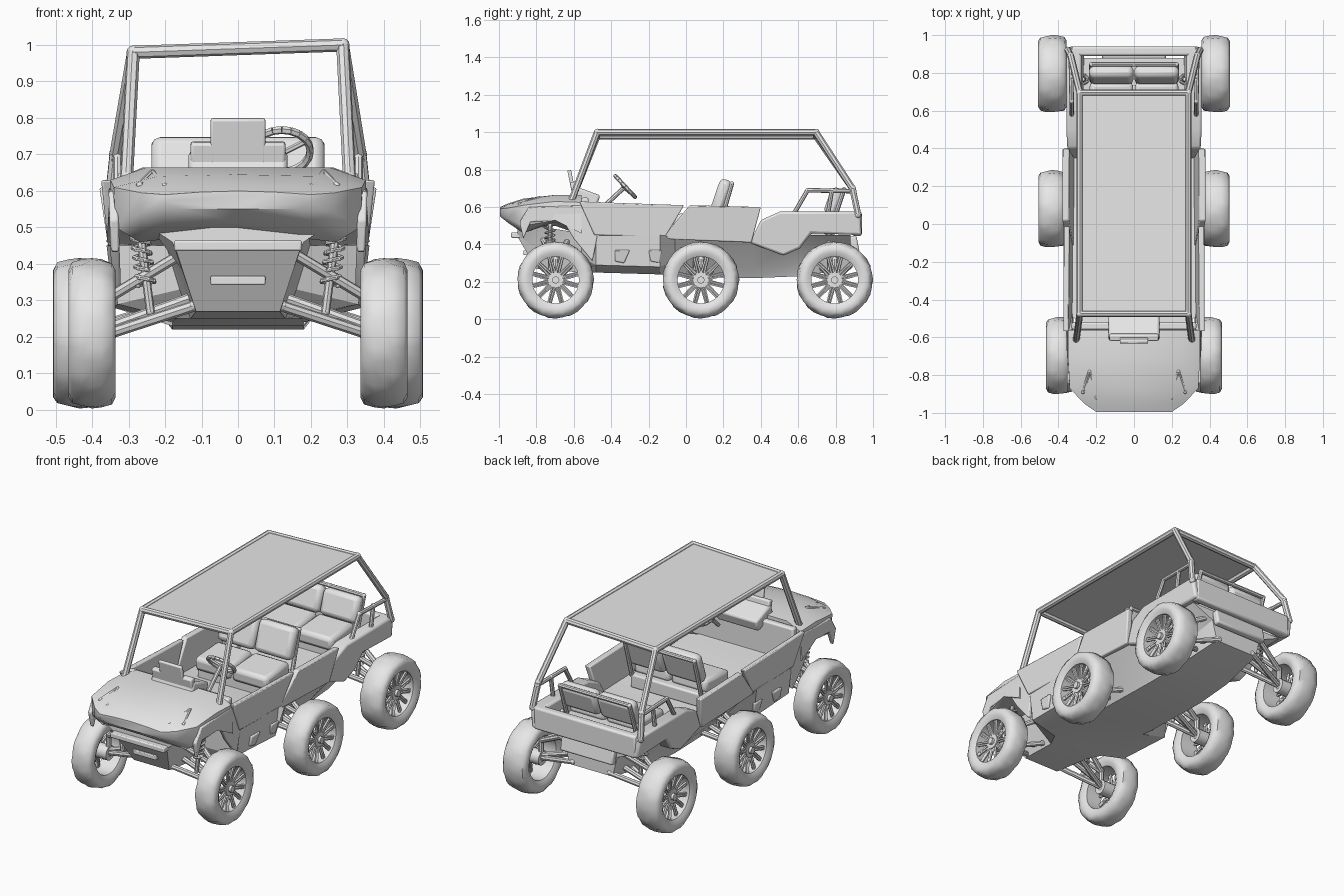
import bpy, bmesh, math
from mathutils import Vector, Matrix

if "Cube" in bpy.data.objects:
    bpy.data.objects.remove(bpy.data.objects["Cube"])

grey = bpy.data.materials.new("plain_grey")
grey.use_nodes = True
grey.diffuse_color = (0.8, 0.8, 0.8, 1)
grey.node_tree.nodes["Principled BSDF"].inputs["Base Color"].default_value = (0.8, 0.8, 0.8, 1)


def finish(name, bm, angle=40, bevel=0):
    bmesh.ops.recalc_face_normals(bm, faces=bm.faces)
    me = bpy.data.meshes.new(name)
    bm.to_mesh(me)
    bm.free()
    me.materials.append(grey)
    ob = bpy.data.objects.new(name, me)
    bpy.context.collection.objects.link(ob)
    if bevel:
        mod = ob.modifiers.new("soft_edges", "BEVEL")
        mod.width, mod.segments = bevel, 2
    bpy.ops.object.select_all(action="DESELECT")
    bpy.context.view_layer.objects.active = ob
    ob.select_set(True)
    bpy.ops.object.shade_smooth_by_angle(angle=math.radians(angle))
    return ob


def loft(name, sections, angle=40):
    """Mirrored half sections (y, [(x, z)...]) from bottom centre to top centre."""
    bm = bmesh.new()
    rings = []
    for y, half in sections:
        pts = half + [(-x, z) for x, z in half[-2:0:-1]]
        rings.append([bm.verts.new((x, y, z)) for x, z in pts])
    n = len(rings[0])
    for a, b in zip(rings, rings[1:]):
        for i in range(n):
            bm.faces.new((a[i], a[(i + 1) % n], b[(i + 1) % n], b[i]))
    bm.faces.new(rings[0])
    bm.faces.new(rings[-1])
    return finish(name, bm, angle)


def panels(name, outline, x_low, x_high, thick, bevel=0.006):
    """Side panel from a (y, z) outline, leaning from x_low to x_high, on both sides."""
    bm = bmesh.new()
    zs = [z for _, z in outline]
    lo, hi = min(zs), max(zs)
    for s in (1, -1):
        rings = []
        for inset in (0, thick):
            rings.append([bm.verts.new((s * (x_low + (x_high - x_low) * (z - lo) / (hi - lo) - inset), y, z))
                          for y, z in outline])
        n = len(outline)
        for r in rings:
            bm.faces.new(r)
        for i in range(n):
            bm.faces.new((rings[0][i], rings[0][(i + 1) % n], rings[1][(i + 1) % n], rings[1][i]))
    return finish(name, bm, 30, bevel)


def add_rod(bm, a, b, r, sides=8):
    a, b = Vector(a), Vector(b)
    turn = (b - a).to_track_quat("Z", "Y").to_matrix().to_4x4()
    bmesh.ops.create_cone(bm, cap_ends=True, segments=sides, radius1=r, radius2=r, depth=(b - a).length,
                          matrix=Matrix.Translation((a + b) / 2) @ turn)


def rods(name, paths, r, mirror=True, sides=8):
    bm = bmesh.new()
    for path in paths:
        for s in (1, -1) if mirror else (1,):
            pts = [(s * x, y, z) for x, y, z in path]
            for a, b in zip(pts, pts[1:]):
                add_rod(bm, a, b, r, sides)
            for p in pts:
                bmesh.ops.create_uvsphere(bm, u_segments=8, v_segments=6, radius=r * 1.05,
                                          matrix=Matrix.Translation(p))
    return finish(name, bm)


def box(name, centre, size, tilt=0, bevel=0.02):
    bm = bmesh.new()
    bmesh.ops.create_cube(bm, size=1, matrix=Matrix.Translation(centre)
                          @ Matrix.Rotation(tilt, 4, "X") @ Matrix.Diagonal((*size, 1)))
    return finish(name, bm, 40, bevel)


# Hull and floor
def hull_section(y, zb, xb, xm, zm, xt, zt):
    return y, [(0, zb), (xb, zb), (xm, zm), (xt, zt), (0, zt)]


loft("hull", [hull_section(*s) for s in (
    (-0.90, 0.44, 0.17, 0.18, 0.46, 0.24, 0.50),
    (-0.80, 0.27, 0.115, 0.15, 0.38, 0.18, 0.50),
    (-0.56, 0.25, 0.13, 0.16, 0.33, 0.20, 0.46),
    (-0.48, 0.25, 0.17, 0.33, 0.29, 0.35, 0.46),
    (-0.14, 0.24, 0.18, 0.34, 0.28, 0.36, 0.45),
    (-0.06, 0.23, 0.18, 0.23, 0.31, 0.35, 0.44),
    (0.36, 0.22, 0.18, 0.22, 0.27, 0.34, 0.43),
    (0.60, 0.23, 0.17, 0.20, 0.31, 0.32, 0.45),
    (0.88, 0.27, 0.14, 0.17, 0.39, 0.31, 0.45))], 30)

# Hood with pointed nose
loft("hood", [
    (-0.995, [(0, 0.55), (0.16, 0.55), (0.20, 0.57), (0.20, 0.59), (0.10, 0.597), (0, 0.60)]),
    (-0.95, [(0, 0.515), (0.20, 0.515), (0.265, 0.54), (0.265, 0.595), (0.16, 0.615), (0, 0.62)]),
    (-0.87, [(0, 0.49), (0.27, 0.46), (0.335, 0.50), (0.34, 0.61), (0.22, 0.64), (0, 0.645)]),
    (-0.70, [(0, 0.50), (0.27, 0.52), (0.355, 0.53), (0.35, 0.63), (0.25, 0.665), (0, 0.665)]),
    (-0.56, [(0, 0.45), (0.28, 0.45), (0.36, 0.46), (0.35, 0.625), (0.26, 0.665), (0, 0.665)])], 45)
panels("front_fender", [(-0.89, 0.52), (-0.87, 0.43), (-0.83, 0.52), (-0.66, 0.53), (-0.60, 0.43),
                        (-0.50, 0.31), (-0.47, 0.46), (-0.56, 0.61), (-0.84, 0.60)], 0.345, 0.355, 0.025)
box("front_bumper", (0, -0.91, 0.45), (0.35, 0.05, 0.03), 0, 0.006)
box("front_skid_bar", (0, -0.855, 0.355), (0.15, 0.03, 0.025), 0, 0.004)
rods("headlight_ridge", [[(0.20, -0.92, 0.613), (0.235, -0.78, 0.65)], [(0.27, -0.89, 0.615), (0.235, -0.78, 0.65)]],
     0.009)

# Firewall, dashboard and raised cowl
box("firewall", (0, -0.54, 0.55), (0.66, 0.04, 0.20), 0, 0.01)
box("dashboard", (0, -0.54, 0.655), (0.27, 0.15, 0.07), -0.35, 0.012)
box("cowl_screen", (0, -0.61, 0.725), (0.15, 0.02, 0.15), 0.2, 0.006)
box("cowl_base", (0, -0.595, 0.69), (0.26, 0.035, 0.09), 0.2, 0.008)

# Steering wheel and column
bm = bmesh.new()
bmesh.ops.create_circle(bm, segments=20, radius=0.078)
ring = list(bm.verts)
for i in range(20):
    add_rod(bm, ring[i].co.copy(), ring[(i + 1) % 20].co.copy(), 0.011, 6)
for k in range(3):
    a = math.tau * k / 3 + 0.5
    add_rod(bm, (0, 0, -0.01), (0.078 * math.cos(a), 0.078 * math.sin(a), 0), 0.008, 6)
add_rod(bm, (0, 0, 0), (0, 0, -0.2), 0.012)
bm.transform(Matrix.Translation((0.12, -0.325, 0.71)) @ Matrix.Rotation(math.radians(-47), 4, "X")
             @ Matrix.Scale(-1, 4, (0, 1, 0)))
finish("steering_wheel", bm)

# Side panels and rear body
panels("front_door", [(-0.57, 0.63), (-0.30, 0.62), (-0.01, 0.61), (-0.11, 0.44), (-0.49, 0.45)], 0.355, 0.375, 0.03)
panels("middle_door", [(0.02, 0.61), (0.40, 0.60), (0.35, 0.41), (-0.13, 0.43)], 0.35, 0.38, 0.035)
panels("rear_fender", [(0.34, 0.41), (0.40, 0.53), (0.50, 0.575), (0.93, 0.575), (0.94, 0.45),
                       (0.67, 0.46), (0.61, 0.38), (0.52, 0.34)], 0.33, 0.36, 0.08, 0.012)
panels("side_step", [(-0.38, 0.37), (-0.30, 0.37), (-0.33, 0.30), (-0.38, 0.31)], 0.345, 0.36, 0.02)
panels("rear_step", [(-0.20, 0.37), (-0.13, 0.37), (-0.14, 0.30), (-0.19, 0.31)], 0.345, 0.36, 0.02)
box("tailgate", (0, 0.915, 0.51), (0.66, 0.05, 0.13), 0, 0.012)
box("rear_bumper", (0, 0.90, 0.40), (0.34, 0.04, 0.09), 0.2, 0.01)

# Two rows of paired seats
for row, y, z, h in (("front", 0.19, 0.66, 0.18), ("rear", 0.79, 0.63, 0.15)):
    for side, x in (("left", 0.12), ("right", -0.12)):
        box(f"{row}_seat_back_{side}", (x, y, z), (0.235, 0.07, h), -0.33, 0.026)
        box(f"{row}_seat_cushion_{side}", (x, y - 0.15, 0.53), (0.23, 0.22, 0.08), 0.08, 0.022)
    box(f"{row}_seat_base", (0, y - 0.12, 0.47), (0.46, 0.24, 0.08), 0, 0.01)
    rods(f"{row}_seat_frame", [[(0.225, y - 0.01, 0.50), (0.225, y + 0.055, z + 0.065), (0, y + 0.055, z + 0.065)]],
         0.012)

# Roll cage and roof, slightly higher on the left
LEFT_Z, RIGHT_Z = 1.0, 0.98
for side, s, top in (("left", 1, LEFT_Z), ("right", -1, RIGHT_Z)):
    rods(f"cage_{side}", [[(s * 0.305, -0.61, 0.64), (s * 0.287, -0.475, top), (s * 0.287, 0.695, top),
                           (s * 0.335, 0.89, 0.70), (s * 0.35, 0.92, 0.56)]], 0.018, False)
rods("cage_crossbar", [[(0.287, y, LEFT_Z), (-0.287, y, RIGHT_Z)] for y in (-0.475, 0.695)], 0.018, False)
rods("rear_rail", [[(0.335, 0.90, 0.685), (0.33, 0.65, 0.69), (0.33, 0.58, 0.57)],
                   [(0.33, 0.76, 0.57), (0.33, 0.78, 0.69)]], 0.012)
bm = bmesh.new()
bmesh.ops.create_cube(bm, size=1, matrix=Matrix.Translation((0, 0.11, 0.996))
                      @ Matrix.Rotation(-0.035, 4, "Y") @ Matrix.Diagonal((0.56, 1.17, 0.008, 1)))
finish("roof", bm)

# Tyres, wire wheels and suspension
TYRE = [(-0.40, 0.125), (-0.5, 0.15), (-0.5, 0.175), (-0.42, 0.195), (-0.2, 0.203), (0.0, 0.206),
        (0.2, 0.203), (0.42, 0.195), (0.5, 0.175), (0.5, 0.15), (0.40, 0.125)]


def wheel(name, x, y, width, s):
    steps = 32
    bm = bmesh.new()
    rings = []
    for i in range(steps):
        a = math.tau * i / steps
        ring = []
        for j, (u, r) in enumerate(TYRE):
            lug = 0.006 if 1 < j < 9 and (i + j // 2) % 3 == 0 else 0
            ring.append(bm.verts.new((u * width, (r - lug) * math.cos(a), (r - lug) * math.sin(a))))
        rings.append(ring)
    for i in range(steps):
        a, b = rings[i], rings[(i + 1) % steps]
        for j in range(len(TYRE)):
            k = (j + 1) % len(TYRE)
            bm.faces.new((a[j], a[k], b[k], b[j]))
    for i in range(12):
        for twist in (0.22, -0.22):
            a = math.tau * i / 12
            add_rod(bm, (0.03, 0.03 * math.cos(a), 0.03 * math.sin(a)),
                    (0.04, 0.128 * math.cos(a + twist), 0.128 * math.sin(a + twist)), 0.007, 5)
    add_rod(bm, (-0.06, 0, 0), (0.04, 0, 0), 0.042, 12)
    add_rod(bm, (0.04, 0, 0), (0.055, 0, 0), 0.02, 8)
    bm.transform(Matrix.Translation((s * x, y, 0.21)) @ Matrix.Diagonal((s, 1, 1, 1)))
    finish(name, bm, 50)


for axle, x, y, width in (("front", 0.40, -0.697, 0.13), ("middle", 0.435, 0.08, 0.142), ("rear", 0.432, 0.795, 0.15)):
    for side, s in (("left", 1), ("right", -1)):
        wheel(f"{axle}_wheel_{side}", x, y, width, s)
    end = x - 0.05
    rods(f"{axle}_suspension_arm", [[(0.12, y + d, 0.285), (end, y, 0.21)] for d in (-0.08, 0.08)]
         + [[(0.15, y + d, 0.43), (end, y, 0.31)] for d in (-0.07, 0.07)]
         + [[(end, y, 0.20), (end, y, 0.32)], [(0.12, y, 0.31), (x, y, 0.21)]], 0.015)
    rods(f"{axle}_shock", [[(0.24, y - 0.03, 0.27), (0.27, y - 0.03, 0.50)]], 0.012)
    # Coil spring around each shock
    coil = [(0.25 + 0.02 * t / 40 + 0.024 * math.cos(t * 0.9), y - 0.03 + 0.024 * math.sin(t * 0.9), 0.34 + 0.0037 * t)
            for t in range(41)]
    rods(f"{axle}_spring", [coil], 0.006, True, 5)
